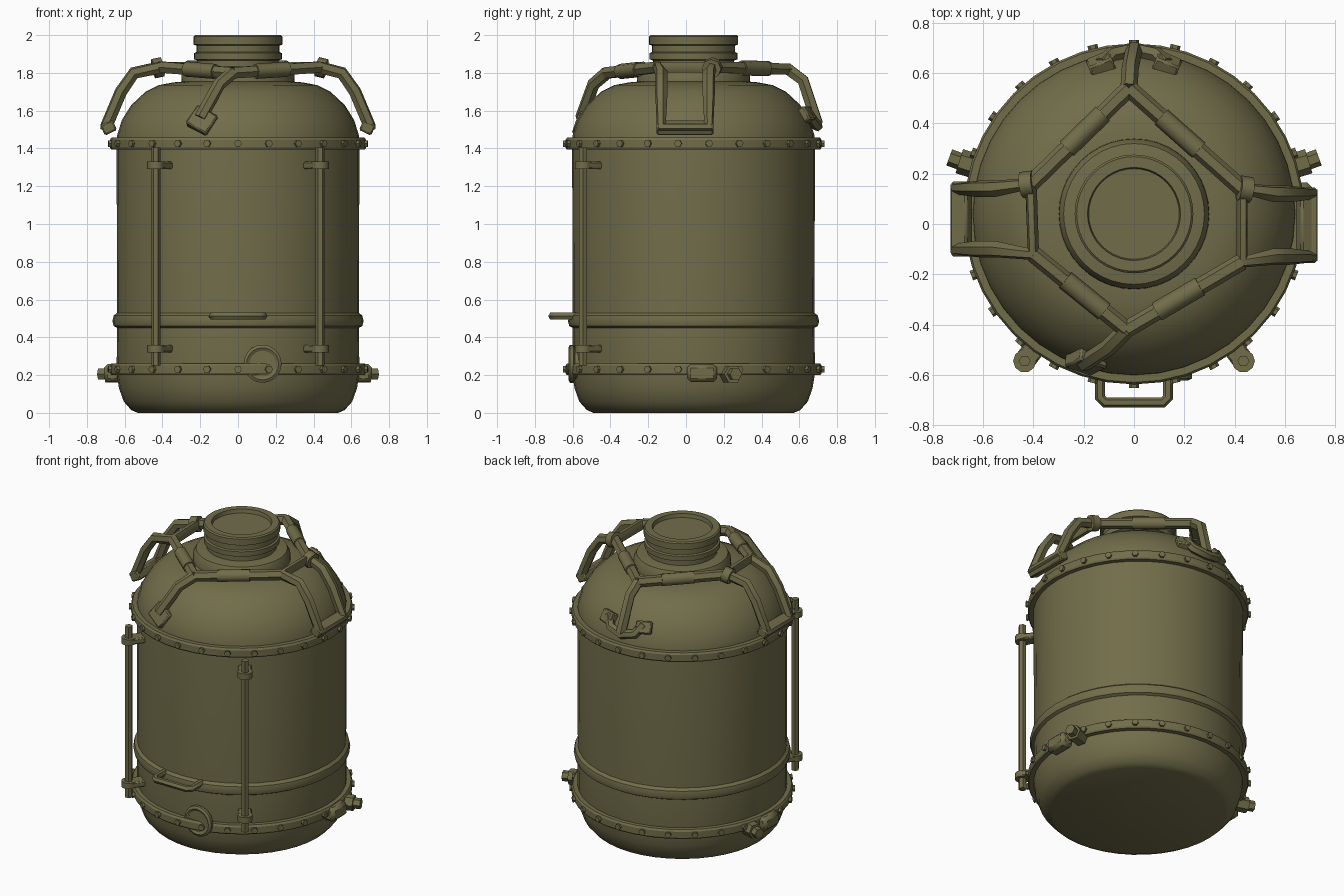
import bpy, math
from mathutils import Vector

if "Cube" in bpy.data.objects:
    bpy.data.objects.remove(bpy.data.objects["Cube"])

CY = 0.04  # centre line of the tank in y

olive = bpy.data.materials.new("olive_paint")
olive.diffuse_color = (0.165, 0.152, 0.068, 1)
olive.use_nodes = True
olive.node_tree.nodes["Principled BSDF"].inputs["Base Color"].default_value = olive.diffuse_color


def finish(ob, name, angle=30):
    ob.name = name
    ob.data.materials.clear()
    ob.data.materials.append(olive)
    bpy.ops.object.select_all(action='DESELECT')
    ob.select_set(True)
    bpy.context.view_layer.objects.active = ob
    bpy.ops.object.shade_smooth_by_angle(angle=math.radians(angle))
    return ob


def mesh_object(name, verts, faces, angle=30):
    me = bpy.data.meshes.new(name)
    me.from_pydata(verts, [], faces)
    me.update()
    ob = bpy.data.objects.new(name, me)
    bpy.context.collection.objects.link(ob)
    return finish(ob, name, angle)


def lathe(name, profile, n=40):
    """Revolve (radius, z) points, capping both ends."""
    verts = [(r * math.cos(2 * math.pi * i / n), CY + r * math.sin(2 * math.pi * i / n), z)
             for r, z in profile for i in range(n)]
    faces = [(j * n + i, j * n + (i + 1) % n, (j + 1) * n + (i + 1) % n, (j + 1) * n + i)
             for j in range(len(profile) - 1) for i in range(n)]
    last = (len(profile) - 1) * n
    faces += [tuple(reversed(range(n))), tuple(range(last, last + n))]
    return mesh_object(name, verts, faces)


def tube(name, points, radius, closed=False, res=1):
    """Round bar along a polyline."""
    cu = bpy.data.curves.new(name, 'CURVE')
    cu.dimensions = '3D'
    cu.bevel_depth = radius
    cu.bevel_resolution = res
    cu.use_fill_caps = True
    sp = cu.splines.new('POLY')
    sp.points.add(len(points) - 1)
    for p, co in zip(sp.points, points):
        p.co = (*co, 1)
    sp.use_cyclic_u = closed
    tmp = bpy.data.objects.new(name + "_path", cu)
    bpy.context.collection.objects.link(tmp)
    deps = bpy.context.evaluated_depsgraph_get()
    me = bpy.data.meshes.new_from_object(tmp.evaluated_get(deps))
    bpy.data.objects.remove(tmp)
    ob = bpy.data.objects.new(name, me)
    bpy.context.collection.objects.link(ob)
    return finish(ob, name, 50)


def box(name, loc, size, rot=(0, 0, 0), bevel=0.008):
    bpy.ops.mesh.primitive_cube_add(size=1, location=loc, rotation=rot)
    ob = bpy.context.object
    ob.scale = size
    bpy.ops.object.transform_apply(location=False, rotation=False, scale=True)
    mod = ob.modifiers.new("soft_edges", 'BEVEL')
    mod.width = bevel
    mod.segments = 1
    return finish(ob, name)


def sleeve(name, a, b, t, radius=0.044, length=0.07):
    """Short collar around the bar a-b at fraction t."""
    a, b = Vector(a), Vector(b)
    d = (b - a).normalized() * length / 2
    c = a.lerp(b, t)
    return tube(name, [c - d, c + d], radius, res=2)


# Tank shell with rounded bottom, ridge and dome
lathe("tank_body", [(0.53, 0.0), (0.565, 0.015), (0.605, 0.06), (0.63, 0.13), (0.643, 0.21),
                    (0.64, 0.45), (0.658, 0.46), (0.665, 0.485), (0.658, 0.515), (0.64, 0.53),
                    (0.643, 1.43), (0.64, 1.47), (0.615, 1.55), (0.565, 1.63),
                    (0.49, 1.70), (0.42, 1.735), (0.34, 1.75), (0.28, 1.755)])

# Bolted flanges and their rivets
for label, z0, z1 in (("lower", 0.20, 0.262), ("upper", 1.395, 1.457)):
    lathe(label + "_flange", [(0.63, z0), (0.672, z0), (0.678, z0 + 0.01), (0.678, z1 - 0.012),
                              (0.67, z1), (0.63, z1)])
    for i in range(26):
        a = 2 * math.pi * (i + 0.5) / 26
        d = Vector((math.cos(a), math.sin(a), 0))
        c = Vector((0, CY, (z0 + z1) / 2))
        tube(label + "_rivet", [c + d * 0.665, c + d * 0.692], 0.02)

# Collar, neck and recessed cap
lathe("neck_collar", [(0.30, 1.74), (0.298, 1.79), (0.28, 1.825), (0.22, 1.835)])
lathe("neck", [(0.215, 1.82), (0.215, 1.865), (0.232, 1.872), (0.232, 1.905), (0.22, 1.91),
               (0.22, 1.945), (0.236, 1.95), (0.236, 1.992), (0.228, 2.0), (0.185, 2.0),
               (0.18, 1.975)])

# Handle frame around the neck
front = (-0.03, -0.42, 1.80)
back = (-0.02, 0.54, 1.82)
left_b, left_f = (-0.41, 0.16, 1.83), (-0.40, -0.12, 1.83)
right_b, right_f = (0.43, 0.14, 1.83), (0.43, -0.15, 1.83)
R = 0.034
for name, a, b in (("front_left", front, left_f), ("front_right", front, right_f),
                   ("back_left", back, left_b), ("back_right", back, right_b)):
    tube(name + "_bar", [a, b], R)
    sleeve(name + "_sleeve", a, b, 0.45, 0.04, 0.2)
for label, s, b, f in (("left", -1, left_b, left_f), ("right", 1, right_b, right_f)):
    yb, yf = b[1] - 0.02, f[1] + 0.02
    tube(label + "_side_handle",
         [b, (s * 0.55, yb, 1.80), (s * 0.62, yb, 1.70), (s * 0.70, yb, 1.51),
          (s * 0.70, yf, 1.51), (s * 0.62, yf, 1.70), (s * 0.55, yf, 1.80), f], R, closed=True)
    sleeve(label + "_clamp", b, (s * 0.55, yb, 1.80), 0.1, 0.052, 0.05)
    box(label + "_handle_foot", (s * 0.685, (yb + yf) / 2, 1.51), (0.07, 0.30, 0.06),
        (0, s * 0.45, 0))

# Front leg and its foot plate
tube("front_leg", [front, (-0.10, -0.49, 1.74), (-0.20, -0.555, 1.56)], R)
box("front_foot", (-0.19, -0.545, 1.545), (0.13, 0.06, 0.12), (-0.45, 0.5, -0.33))

# Back leg with its forked hook
tube("back_leg", [back, (-0.015, 0.62, 1.76), (0.0, 0.695, 1.53)], R)
tube("back_hook", [(-0.13, 0.635, 1.60), (-0.09, 0.675, 1.54), (0, 0.695, 1.52),
                   (0.09, 0.675, 1.54), (0.13, 0.635, 1.60)], 0.03)
for s in (-1, 1):
    box("back_hook_pad", (s * 0.13, 0.63, 1.575), (0.10, 0.07, 0.08), (0.5, 0, -s * 0.4))

# Front rods with rounded brackets
for s in (-1, 1):
    x, y = s * 0.435, -0.545
    tube("rod", [(x, y, 0.25), (x, y, 1.405)], 0.024)
    ang = math.atan2(y - CY, x)
    d = Vector((math.cos(ang), math.sin(ang), 0))
    for z in (0.34, 1.31):
        c = Vector((x, y, z))
        tube("bracket_eye", [c - Vector((0, 0, 0.02)), c + Vector((0, 0, 0.02))], 0.046, res=3)
        box("bracket_arm", c - d * 0.06, (0.13, 0.085, 0.04), (0, 0, ang))

# Front carry handle
tube("carry_handle", [(-0.135, -0.58, 0.512), (-0.135, -0.69, 0.512), (-0.115, -0.71, 0.512),
                      (0.115, -0.71, 0.512), (0.135, -0.69, 0.512), (0.135, -0.58, 0.512)], 0.021)

# Round drain port on the lower front
port = Vector((0.13, -0.605, 0.26))
tube("drain_ring", [port + Vector((0.085 * math.cos(i * math.pi / 10), 0,
                                   0.085 * math.sin(i * math.pi / 10))) for i in range(20)],
     0.018, closed=True)
tube("drain_cap", [port + Vector((0, 0.06, 0)), port + Vector((0, -0.008, 0))], 0.08, res=4)

# Side latches and pegs on the lower flange
for s in (-1, 1):
    box("side_latch", (s * 0.665, 0.085, 0.21), (0.09, 0.16, 0.095), bevel=0.02)
    tube("side_peg", [(s * 0.60, 0.22, 0.205), (s * 0.695, 0.25, 0.205)], 0.05)
    tube("side_peg_tip", [(s * 0.68, 0.245, 0.205), (s * 0.735, 0.265, 0.205)], 0.034)
